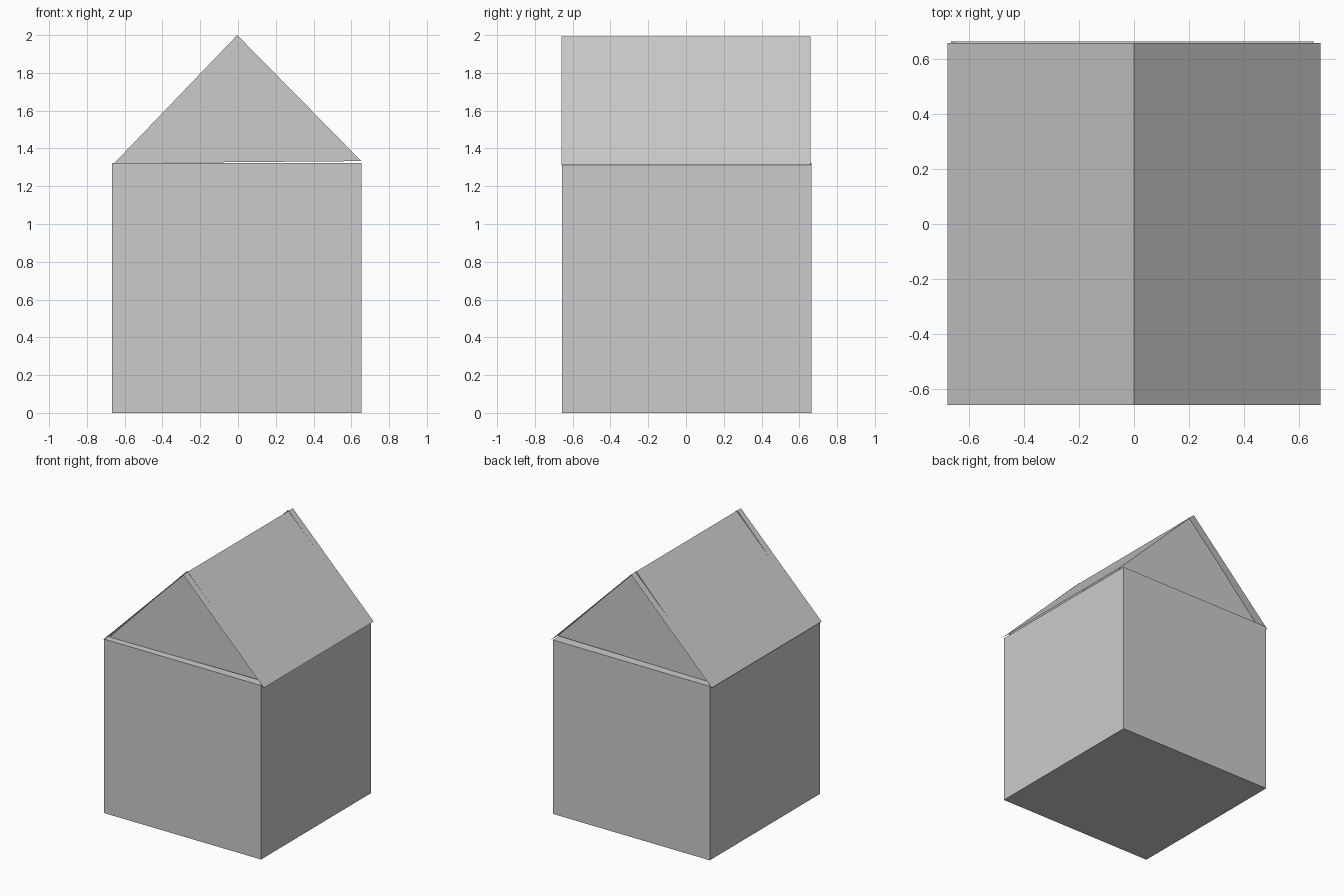
import bpy
import bmesh
from mathutils import Matrix, Vector

if "Cube" in bpy.data.objects:
    bpy.data.objects.remove(bpy.data.objects["Cube"])


def new_object(name, bm):
    mesh = bpy.data.meshes.new(name)
    bm.to_mesh(mesh)
    bm.free()
    obj = bpy.data.objects.new(name, mesh)
    bpy.context.collection.objects.link(obj)
    return obj


def sweep(name, profile, y0, y1):
    """Extrude an open (x, z) profile along y into thin sheets."""
    bm = bmesh.new()
    front = [bm.verts.new((x, y0, z)) for x, z in profile]
    back = [bm.verts.new((x, y1, z)) for x, z in profile]
    for i in range(len(profile) - 1):
        bm.faces.new((front[i], front[i + 1], back[i + 1], back[i]))
    bmesh.ops.recalc_face_normals(bm, faces=bm.faces)
    if sum(f.normal.z for f in bm.faces) < 0:
        bmesh.ops.reverse_faces(bm, faces=bm.faces)
    return new_object(name, bm)


def gable(name, y, outward):
    """Thin triangular end wall, facing -y or +y."""
    bm = bmesh.new()
    corners = [(-0.655, 1.322), (0.653, 1.333), (-0.004, 2.0)]
    if outward > 0:
        corners.reverse()
    bm.faces.new([bm.verts.new((x, y, z)) for x, z in corners])
    return new_object(name, bm)


# House body: closed box, very slightly off centre
bm = bmesh.new()
size = Vector((1.32, 1.322, 1.323))
bmesh.ops.create_cube(bm, size=1.0, matrix=Matrix.Translation(
    (-0.006, 0.004, size.z / 2)) @ Matrix.Diagonal(size.to_4d()))
new_object("house_walls", bm)

# Roof: two thin slopes meeting at the ridge
sweep("roof", [(-0.679, 1.313), (0, 1.993), (0.679, 1.313)], -0.66, 0.66)

# Gables set back under the roof at both ends
for label, side in (("front", -1), ("back", 1)):
    gable(label + "_gable", side * 0.607, side)
